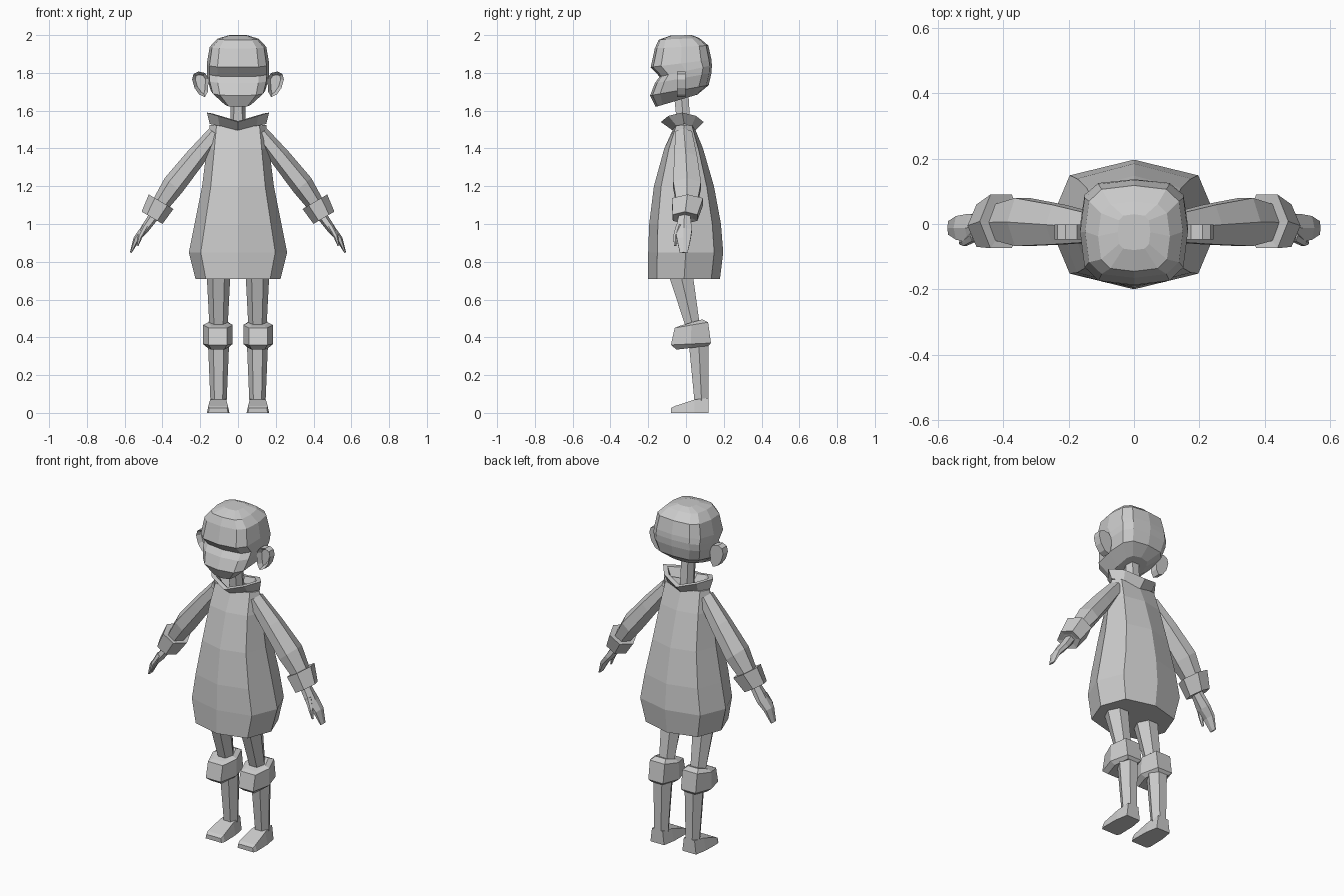
import bpy, bmesh
from math import cos, sin, pi
from mathutils import Vector

if "Cube" in bpy.data.objects:
    bpy.data.objects.remove(bpy.data.objects["Cube"])


def finish(name, bm, mirror=False):
    bmesh.ops.recalc_face_normals(bm, faces=bm.faces)
    me = bpy.data.meshes.new(name)
    bm.to_mesh(me)
    bm.free()
    ob = bpy.data.objects.new(name, me)
    bpy.context.scene.collection.objects.link(ob)
    if mirror:
        ob.modifiers.new("mirror", 'MIRROR').use_mirror_merge = False
    return ob


def loft(name, rings, mirror=False, caps=True):
    """Skin a list of equal-sized point rings."""
    bm = bmesh.new()
    rows = [[bm.verts.new(p) for p in r] for r in rings]
    n = len(rows[0])
    for a, b in zip(rows, rows[1:]):
        for i in range(n):
            j = (i + 1) % n
            bm.faces.new((a[i], a[j], b[j], b[i]))
    if caps:
        bm.faces.new(rows[0][::-1])
        bm.faces.new(rows[-1])
    return finish(name, bm, mirror)


def ring(w, yf, yb, zf, zb, x=0, n=8, p=0.8, lift=0.0):
    """Roughly level ring: half width, front/back y, front/back z, side lift."""
    def pw(v):
        return (abs(v) ** p) * (1 if v > 0 else -1) if abs(v) > 1e-6 else 0.0
    uv = [(pw(cos(2 * pi * i / n)), pw(sin(2 * pi * i / n))) for i in range(n)]
    m = max(v for _, v in uv)
    pts = []
    for u, v in uv:
        t = (v / m + 1) / 2
        pts.append((x + w * u, yf + (yb - yf) * t, zf + (zb - zf) * t + lift * abs(u)))
    return pts


def limb_ring(c, d, r, ry, n=6):
    """Ring around an axis d lying in the xz plane."""
    c, d = Vector(c), Vector((d[0], 0, d[1])).normalized()
    u = Vector((-d.z, 0, d.x))
    return [c + u * r * cos(2 * pi * i / n) + Vector((0, ry * sin(2 * pi * i / n), 0))
            for i in range(n)]


# coat
loft("coat", [ring(w, f, b, z, z, lift=l) for w, f, b, z, l in [
    (.225, -.2, .18, .71, 0), (.26, -.2, .197, .85, 0), (.23, -.195, .185, 1.0, 0),
    (.19, -.17, .148, 1.2, 0), (.165, -.115, .09, 1.4, 0), (.15, -.065, .045, 1.51, .015)]])

# flared collar with inner wall
loft("collar", [ring(w, f, b, z, z, p=1.25, lift=l) for w, f, b, z, l in [
    (.15, -.07, .05, 1.495, .035), (.165, -.133, .093, 1.54, .05),
    (.135, -.105, .065, 1.545, .04), (.11, -.06, .04, 1.505, .03)]], caps=False)

# neck
loft("neck", [ring(.04, -.045, .025, 1.5, 1.5, n=6), ring(.038, -.065, .012, 1.7, 1.7, n=6)])

# head, rings tilted down towards the chin
loft("head", [ring(w, f, b, zf, zb, n=12, p=.6) for w, f, b, zf, zb in [
    (.075, -.16, .06, 1.62, 1.685), (.145, -.19, .12, 1.68, 1.735),
    (.163, -.165, .135, 1.745, 1.80), (.165, -.14, .137, 1.78, 1.84),
    (.165, -.187, .135, 1.83, 1.87), (.15, -.165, .118, 1.93, 1.945),
    (.11, -.145, .07, 1.975, 1.985), (.05, -.08, .03, 1.998, 2.0)]])

# ears with a hollow on the front
bm = bmesh.new()
outline = [(.155, 1.77), (.175, 1.80), (.21, 1.807), (.235, 1.795), (.243, 1.765),
           (.23, 1.72), (.205, 1.685), (.175, 1.672), (.16, 1.70)]
face = bm.faces.new([bm.verts.new((x, -.002, z)) for x, z in outline])
ext = bmesh.ops.extrude_face_region(bm, geom=[face])
bmesh.ops.translate(bm, vec=(0, -.045, 0), verts=[g for g in ext['geom'] if isinstance(g, bmesh.types.BMVert)])
front = [g for g in ext['geom'] if isinstance(g, bmesh.types.BMFace)][0]
bm.faces.ensure_lookup_table()
bmesh.ops.recalc_face_normals(bm, faces=bm.faces)
bmesh.ops.inset_region(bm, faces=[front], thickness=.017)
bmesh.ops.translate(bm, vec=(0, .025, 0), verts=front.verts)
finish("ear", bm, True)

# sleeves
loft("sleeve", [
    limb_ring((.12, -.012, 1.48), (.6, -.8), .042, .05),
    limb_ring((.23, -.002, 1.345), (.67, -.74), .054, .07),
    limb_ring((.342, .006, 1.205), (.64, -.77), .06, .085),
    limb_ring((.42, .005, 1.09), (.5, -.8), .045, .06)], True)

# cuffs, wide at the elbow end
loft("cuff", [
    limb_ring((.405, .006, 1.115), (.5, -.85), .05, .07),
    limb_ring((.407, .008, 1.118), (.5, -.85), .076, .095),
    limb_ring((.455, -.005, 1.033), (.5, -.85), .064, .075),
    limb_ring((.452, -.005, 1.038), (.5, -.85), .035, .045)], True)

# hands and thumbs
loft("hand", [
    limb_ring((.45, -.008, 1.035), (.6, -.8), .027, .036),
    limb_ring((.50, -.012, .965), (.6, -.8), .022, .05),
    limb_ring((.538, -.012, .92), (.5, -.85), .017, .042),
    limb_ring((.567, -.012, .849), (.3, -.95), .005, .024)], True)
loft("thumb", [
    limb_ring((.488, -.035, .99), (.5, -.85), .017, .02),
    limb_ring((.518, -.055, .935), (.5, -.85), .013, .014),
    limb_ring((.532, -.057, .885), (.3, -.95), .005, .007)], True)

# legs
X = .103
loft("thigh", [ring(.063, -.095, .035, .74, .74, X, 6, 1),
               ring(.048, .0, .075, .45, .45, X, 6, 1)], True)
loft("knee_cuff", [ring(w, f, b, zf, zb, X + .004, 6, .7) for w, f, b, zf, zb in [
    (.055, -.035, .085, .46, .495), (.079, -.06, .117, .45, .48),
    (.079, -.08, .132, .36, .37), (.055, -.05, .12, .335, .355)]], True)
loft("shin", [ring(.056, .015, .12, .37, .37, X, 6, 1),
              ring(.043, .045, .12, .06, .06, X, 6, 1)], True)


# feet: sections running from heel to toe
def section(y, bottom, top, h):
    x = X + .002
    return [(x - bottom, y, 0), (x + bottom, y, 0), (x + top, y, h), (x - top, y, h)]


loft("foot", [section(.12, .045, .035, .08), section(.045, .058, .043, .07),
              section(-.06, .06, .052, .036), section(-.08, .052, .047, .025)], True)
